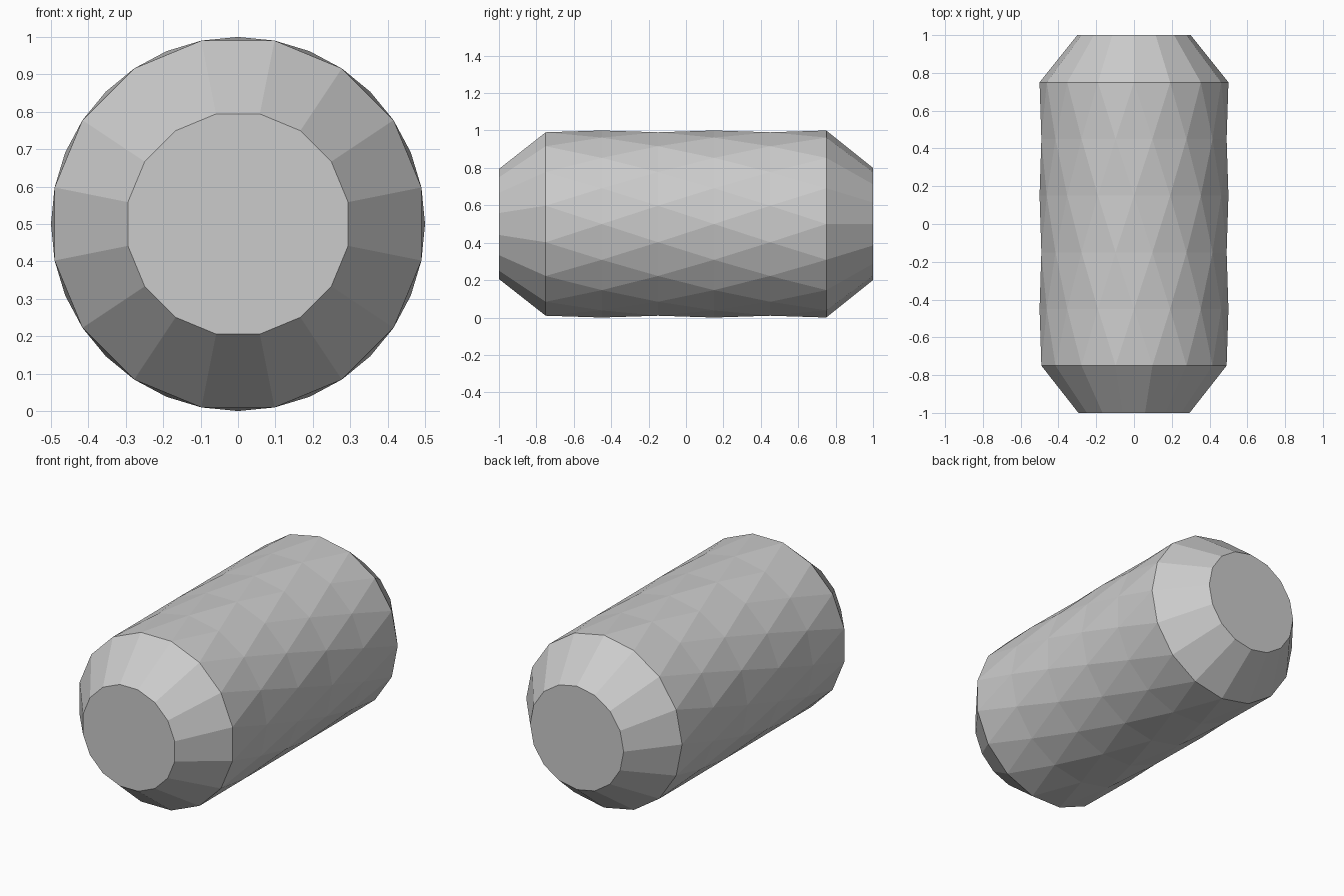
import bpy, bmesh, math

if "Cube" in bpy.data.objects:
    bpy.data.objects.remove(bpy.data.objects["Cube"])

SIDES = 16
STEP = 2 * math.pi / SIDES
bm = bmesh.new()

def ring(y, r, half):
    # ring of vertices around the y axis, optionally turned by half a side
    return [bm.verts.new((r * math.cos((i + half) * STEP), y,
                          0.5 + r * math.sin((i + half) * STEP)))
            for i in range(SIDES)]

# Faceted body: six alternating rings joined by triangles
body = [ring(-0.75 + 0.3 * k, 0.5, 0.5 if k % 2 == 0 else 0.0) for k in range(6)]
for k in range(5):
    # 'a' is the half-turned ring, 'b' the straight ring
    a, b = (body[k], body[k + 1]) if k % 2 == 0 else (body[k + 1], body[k])
    for i in range(SIDES):
        j = (i + 1) % SIDES
        bm.faces.new((a[i], b[i], b[j]))
        bm.faces.new((a[i], b[j], a[j]))

# Tapered ends with flat caps
front_cap = ring(-1.0, 0.3, 0.5)
back_cap = ring(1.0, 0.3, 0.0)
for cap, edge in ((front_cap, body[0]), (back_cap, body[-1])):
    for i in range(SIDES):
        j = (i + 1) % SIDES
        bm.faces.new((cap[i], cap[j], edge[j], edge[i]))
    bm.faces.new(cap)

bmesh.ops.recalc_face_normals(bm, faces=bm.faces)
mesh = bpy.data.meshes.new("faceted_barrel")
bm.to_mesh(mesh)
bm.free()
bpy.context.collection.objects.link(bpy.data.objects.new("faceted_barrel", mesh))
